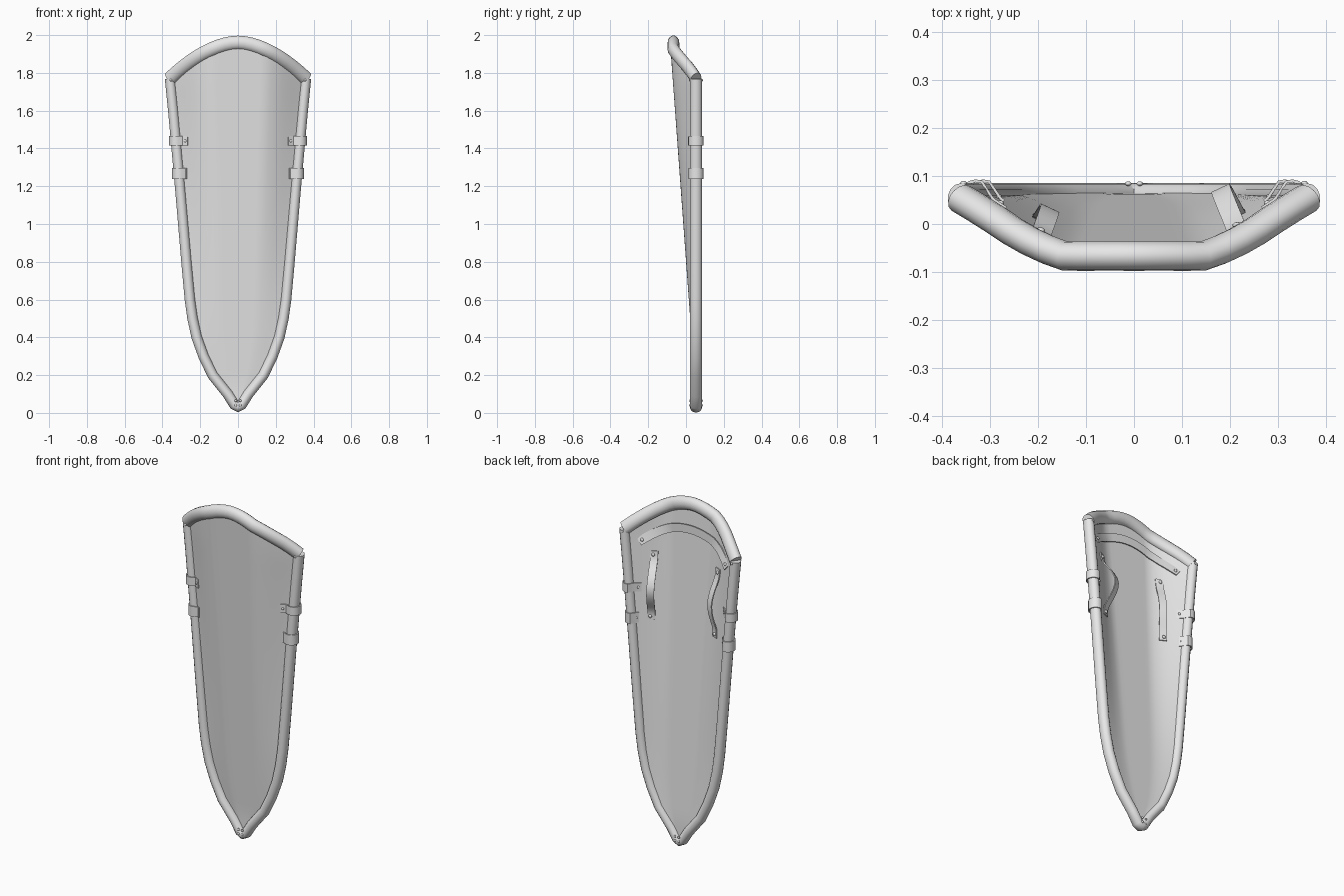
import bpy, bmesh, math
from mathutils import Vector

if "Cube" in bpy.data.objects:
    bpy.data.objects.remove(bpy.data.objects["Cube"])

grey = bpy.data.materials.new("light_grey")
grey.diffuse_color = (0.8, 0.8, 0.8, 1)
grey.use_nodes = True
grey.node_tree.nodes["Principled BSDF"].inputs["Base Color"].default_value = grey.diffuse_color

THICK = 0.015
EDGE_Y = 0.053
# half width of the rim centre line by height, and cross-section curve of the board
SIDE = [(0.03, 0.0), (0.04, 0.018), (0.10, 0.055), (0.2, 0.135), (0.3, 0.183),
        (0.4, 0.219), (0.5, 0.241), (0.6, 0.255), (0.8, 0.273), (1.0, 0.29),
        (1.2, 0.307), (1.4, 0.325), (1.6, 0.343), (1.77, 0.36)]
BOW = [(0, 1), (0.4, 1), (0.55, 0.85), (0.7, 0.6), (0.85, 0.3), (1, 0)]


def interp(table, t):
    if t <= table[0][0]:
        return table[0][1]
    for (a, va), (b, vb) in zip(table, table[1:]):
        if t <= b:
            return va + (vb - va) * (t - a) / (b - a)
    return table[-1][1]


def front_y(x, z):
    """Front surface of the bowed board."""
    u = abs(x) / max(interp(SIDE, z), 0.001)
    centre = min(EDGE_Y - 0.005, -0.08 + (1.9 - z) * 0.073)
    return EDGE_Y + (centre - EDGE_Y) * interp(BOW, min(u, 1))


def back_y(x, z):
    return front_y(x, z) + THICK


def rise(u):
    return 0.19 * (1 - abs(u) ** 1.8)


def make(name, verts, faces, solid=0, offset=0, angle=40):
    mesh = bpy.data.meshes.new(name)
    mesh.from_pydata([tuple(v) for v in verts], [], faces)
    mesh.materials.append(grey)
    ob = bpy.data.objects.new(name, mesh)
    bpy.context.collection.objects.link(ob)
    bpy.ops.object.select_all(action='DESELECT')
    bpy.context.view_layer.objects.active = ob
    ob.select_set(True)
    if solid:
        mod = ob.modifiers.new("thickness", 'SOLIDIFY')
        mod.thickness, mod.offset = solid, offset
        bpy.ops.object.modifier_apply(modifier=mod.name)
    else:
        bm = bmesh.new()
        bm.from_mesh(mesh)
        bmesh.ops.recalc_face_normals(bm, faces=bm.faces)
        bm.to_mesh(mesh)
        bm.free()
    bpy.ops.object.shade_smooth_by_angle(angle=math.radians(angle))
    return ob


def tube(name, path, depth, width, sides=14):
    """Oval tube along a path, its depth axis kept close to y."""
    pts, verts, faces = [Vector(p) for p in path], [], []
    n = len(pts)
    for i, p in enumerate(pts):
        t = (pts[min(i + 1, n - 1)] - pts[max(i - 1, 0)]).normalized()
        a = Vector((0, 1, 0))
        a = (a - t * a.dot(t)).normalized()
        b = t.cross(a)
        for k in range(sides):
            ang = 2 * math.pi * k / sides
            verts.append(p + a * depth * math.cos(ang) + b * width * math.sin(ang))
    for i in range(n - 1):
        for k in range(sides):
            k2 = (k + 1) % sides
            faces.append((i * sides + k, i * sides + k2,
                          (i + 1) * sides + k2, (i + 1) * sides + k))
    faces += [tuple(range(sides)), tuple(range((n - 1) * sides, n * sides))]
    return make(name, verts, faces, angle=60)


def ribbon(name, centres, sideways, thick=0.006):
    """Flat strap: a strip of quads given its centres and half-width vectors."""
    verts = []
    for c, s in zip(centres, sideways):
        verts += [Vector(c) - Vector(s), Vector(c) + Vector(s)]
    faces = [(2 * i, 2 * i + 1, 2 * i + 3, 2 * i + 2) for i in range(len(centres) - 1)]
    return make(name, verts, faces, solid=thick)


def rivet(name, x, y, z, r=0.008):
    bpy.ops.mesh.primitive_uv_sphere_add(segments=10, ring_count=6, radius=r, location=(x, y, z))
    ob = bpy.context.object
    ob.name = name
    ob.scale.y = 0.7
    ob.data.materials.append(grey)
    bpy.ops.object.shade_smooth()


# bowed board
cols = 24
rows = [0.05 + (1.77 - 0.05) * i / 30 for i in range(31)]
verts, faces = [], []
for zs in rows:
    for c in range(cols + 1):
        u = -1 + 2 * c / cols
        x = u * interp(SIDE, zs)
        z = zs + max(0, (zs - 1.1) / 0.67) * rise(u)
        verts.append((x, front_y(x, z), z))
w = cols + 1
for r in range(len(rows) - 1):
    for c in range(cols):
        faces.append((r * w + c, r * w + c + 1, (r + 1) * w + c + 1, (r + 1) * w + c))
make("shield_board", verts, faces, solid=THICK, offset=-1)

# side rim running round the pointed foot, and arched top rim
right = [(x, EDGE_Y, z) for z, x in SIDE]
left = [(-x, y, z) for x, y, z in reversed(right[1:])]
tube("side_rim", left + right, 0.032, 0.028)
arch = []
for i in range(21):
    u = -1 + i / 10
    x, z = u * 0.36, 1.77 + rise(u)
    arch.append((x, front_y(x, z) + 0.018 * (1 - u * u), z))
tube("top_rim", arch, 0.031, 0.038)

for s in (-1, 1):
    # rim clips: straps wrapped round the rim with tabs on both faces
    for label, z, tab, half in (("upper", 1.44, 0.062, 0.025), ("lower", 1.267, 0.042, 0.03)):
        c = interp(SIDE, z)
        xin = c - tab
        path = [(s * xin, front_y(xin, z) - 0.003, z),
                (s * (c - 0.035), front_y(c - 0.035, z) - 0.005, z)]
        for k in range(-5, 6):
            a = math.radians(k * 22)
            path.append((s * (c + 0.034 * math.cos(a)), EDGE_Y + 0.037 * math.sin(a), z))
        path += [(s * (c - 0.035), back_y(c - 0.035, z) + 0.005, z),
                 (s * xin, back_y(xin, z) + 0.003, z)]
        ribbon(label + "_rim_clip", path, [(0, 0, half)] * len(path))
        xr = xin + 0.012
        rivet("clip_rivet", s * xr, front_y(xr, z) - 0.006, z)
        rivet("clip_rivet", s * xr, back_y(xr, z) + 0.006, z)

    # arm loops: upright straps bulging off the back
    x0, bulge = (0.215, 0.075) if s > 0 else (0.195, 0.04)
    normal = Vector((-s * 0.42, 0.9, 0))
    along = Vector((0.9, s * 0.42, 0)) * 0.021
    path = []
    for i in range(15):
        t = i / 14
        z = 1.26 + 0.39 * t
        k = min(1, max(0, (t - 0.1) / 0.8))
        lift = 0.006 + bulge * math.sin(math.pi * k) ** 1.3
        path.append(Vector((s * x0, back_y(x0, z), z)) + normal * lift)
    ribbon("arm_loop", path, [along] * len(path))
    for p in (path[0], path[-1]):
        zr = p.z + (0.02 if p is path[0] else -0.02)
        rivet("arm_loop_rivet", s * x0, back_y(x0, zr) + 0.012, zr, 0.01)

    # rivets pinning the rim corners and the foot
    for side in (-1, 1):
        rivet("corner_rivet", s * 0.355, EDGE_Y + side * 0.032, 1.762, 0.007)
        for z in (0.04, 0.065):
            rivet("foot_rivet", s * 0.012, EDGE_Y + side * 0.031, z, 0.007)

# carrying strap arched across the back, pinned at its ends
path, half = [], []
for i in range(21):
    u = -1 + i / 10
    x, z = 0.285 * u, 1.70 + 0.12 * (1 - u * u)
    path.append((x, back_y(x, z) + 0.006 + 0.012 * (1 - u * u), z))
    slope = Vector((0.285, 0, -0.24 * u)).normalized()
    half.append(Vector((-slope.z, 0, slope.x)) * 0.024)
ribbon("carry_strap", path, half)
for s in (-1, 1):
    rivet("strap_rivet", s * 0.27, back_y(0.27, 1.712) + 0.011, 1.712, 0.01)
